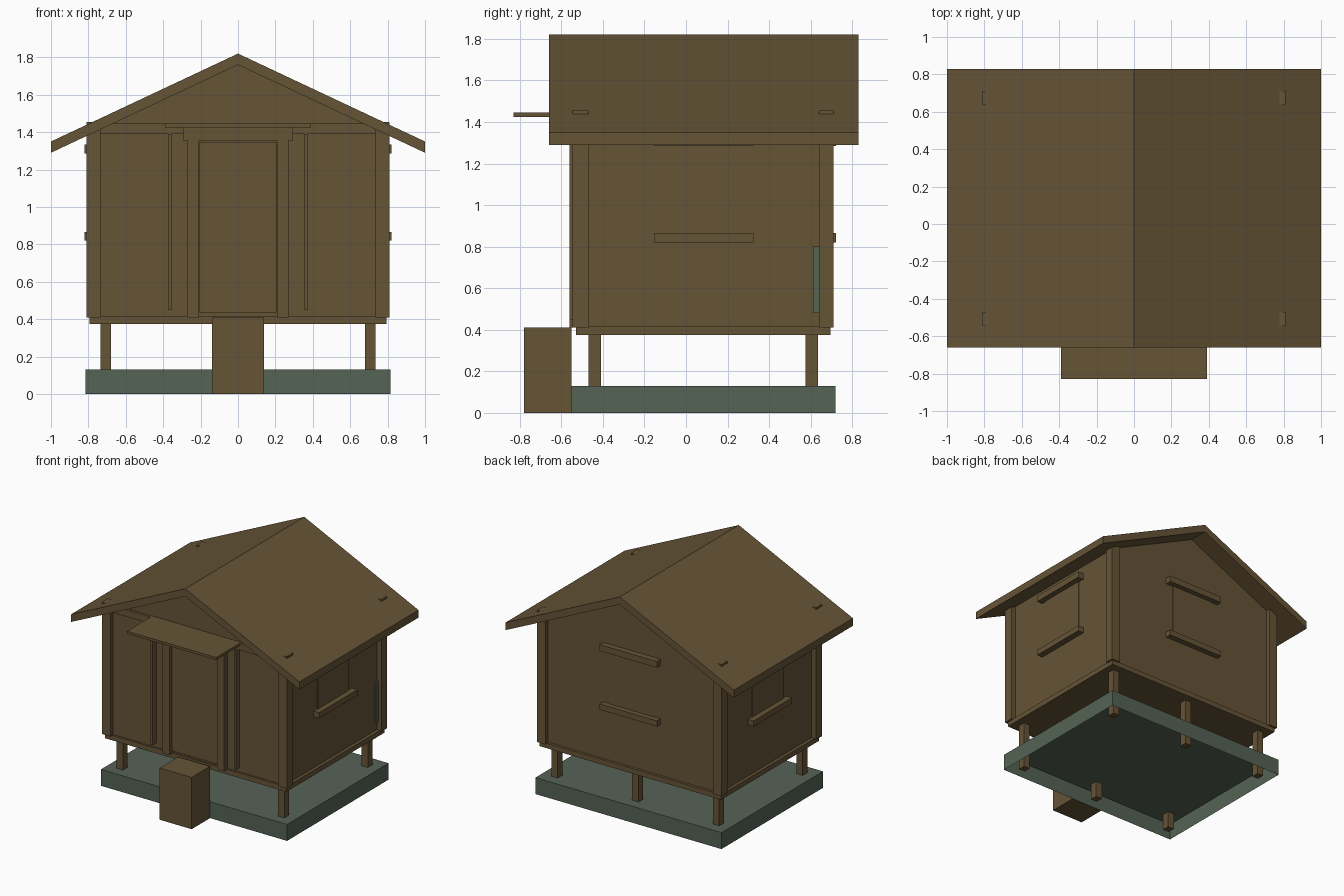
import bpy
import bmesh

cube = bpy.data.objects.get("Cube")
if cube:
    bpy.data.objects.remove(cube, do_unlink=True)


def make_material(name, rgb):
    mat = bpy.data.materials.new(name)
    mat.use_nodes = True
    color = (*rgb, 1.0)
    mat.diffuse_color = color
    mat.node_tree.nodes["Principled BSDF"].inputs["Base Color"].default_value = color
    return mat


wood = make_material("brown wood", (0.132, 0.089, 0.037))
stone = make_material("grey green", (0.092, 0.125, 0.092))


def finish(name, bm, mat):
    bmesh.ops.recalc_face_normals(bm, faces=bm.faces)
    mesh = bpy.data.meshes.new(name)
    bm.to_mesh(mesh)
    bm.free()
    mesh.materials.append(mat)
    obj = bpy.data.objects.new(name, mesh)
    bpy.context.collection.objects.link(obj)
    return obj


def box(name, xs, ys, zs, mat=wood, open_bottom=False):
    """Box between the given x, y and z limits."""
    bm = bmesh.new()
    bmesh.ops.create_cube(bm, size=1)
    for v in bm.verts:
        v.co = [r[0] if c < 0 else r[1] for c, r in zip(v.co, (xs, ys, zs))]
    if open_bottom:
        bottom = [f for f in bm.faces if f.normal.z < -0.9]
        bmesh.ops.delete(bm, geom=bottom, context='FACES_ONLY')
    return finish(name, bm, mat)


def pair(name, xs, ys, zs):
    """Box and its mirror image across x = 0."""
    box("left_" + name, xs, ys, zs)
    box("right_" + name, (-xs[1], -xs[0]), ys, zs)


def prism(name, outline, y0, y1):
    """Outline in x and z, extruded along y."""
    bm = bmesh.new()
    face = bm.faces.new([bm.verts.new((x, y0, z)) for x, z in outline])
    ext = bmesh.ops.extrude_face_region(bm, geom=[face])
    moved = [g for g in ext["geom"] if isinstance(g, bmesh.types.BMVert)]
    bmesh.ops.translate(bm, verts=moved, vec=(0, y1 - y0, 0))
    return finish(name, bm, wood)


# Base slab, legs and floor
box("base_slab", (-0.815, 0.815), (-0.55, 0.72), (0, 0.13), stone, open_bottom=True)
for row, ys in (("front", (-0.47, -0.41)), ("back", (0.575, 0.635))):
    pair(row + "_leg", (0.68, 0.735), ys, (0, 0.39))
    box(row + "_middle_leg", (-0.028, 0.028), ys, (0, 0.39))
box("floor", (-0.795, 0.795), (-0.53, 0.695), (0.375, 0.415))
box("step", (-0.14, 0.14), (-0.78, -0.55), (0, 0.41))

# Walls and gabled roof
half = 0.77
eave = 1.765 - 0.47 * half
prism("walls", [(-half, 0.41), (half, 0.41), (half, eave), (0, 1.765), (-half, eave)],
      -0.515, 0.675)
prism("roof", [(-1, 1.29), (0, 1.76), (1, 1.29), (1, 1.35), (0, 1.82), (-1, 1.35)],
      -0.66, 0.83)

# Corner posts
for row, ys in (("front", (-0.545, -0.47)), ("back", (0.64, 0.71))):
    pair(row + "_corner_post", (0.735, 0.81), ys, (0.41, 1.455))

# Front trim, door and canopy
box("front_beam", (-0.735, 0.735), (-0.535, -0.5), (1.39, 1.445))
box("door", (-0.205, 0.205), (-0.535, -0.5), (0.435, 1.345))
pair("door_frame", (0.21, 0.27), (-0.56, -0.5), (0.41, 1.39))
pair("front_batten", (0.355, 0.375), (-0.56, -0.5), (0.45, 1.39))
box("door_header", (-0.295, 0.295), (-0.565, -0.5), (1.355, 1.43))
box("door_canopy", (-0.39, 0.39), (-0.83, -0.5), (1.425, 1.445))

# Side and back windows with sills and lintels
rails = (("sill", (0.82, 0.865)), ("lintel", (1.285, 1.335)))
pair("side_window", (0.765, 0.776), (-0.11, 0.275), (0.865, 1.285))
box("back_window", (-0.19, 0.19), (0.67, 0.681), (0.865, 1.285))
for part, zs in rails:
    pair("side_window_" + part, (0.76, 0.82), (-0.155, 0.325), zs)
    box("back_window_" + part, (-0.25, 0.25), (0.665, 0.722), zs)

# Small plate beside the back left post
box("side_plate", (0.76, 0.782), (0.612, 0.64), (0.48, 0.8), stone)
